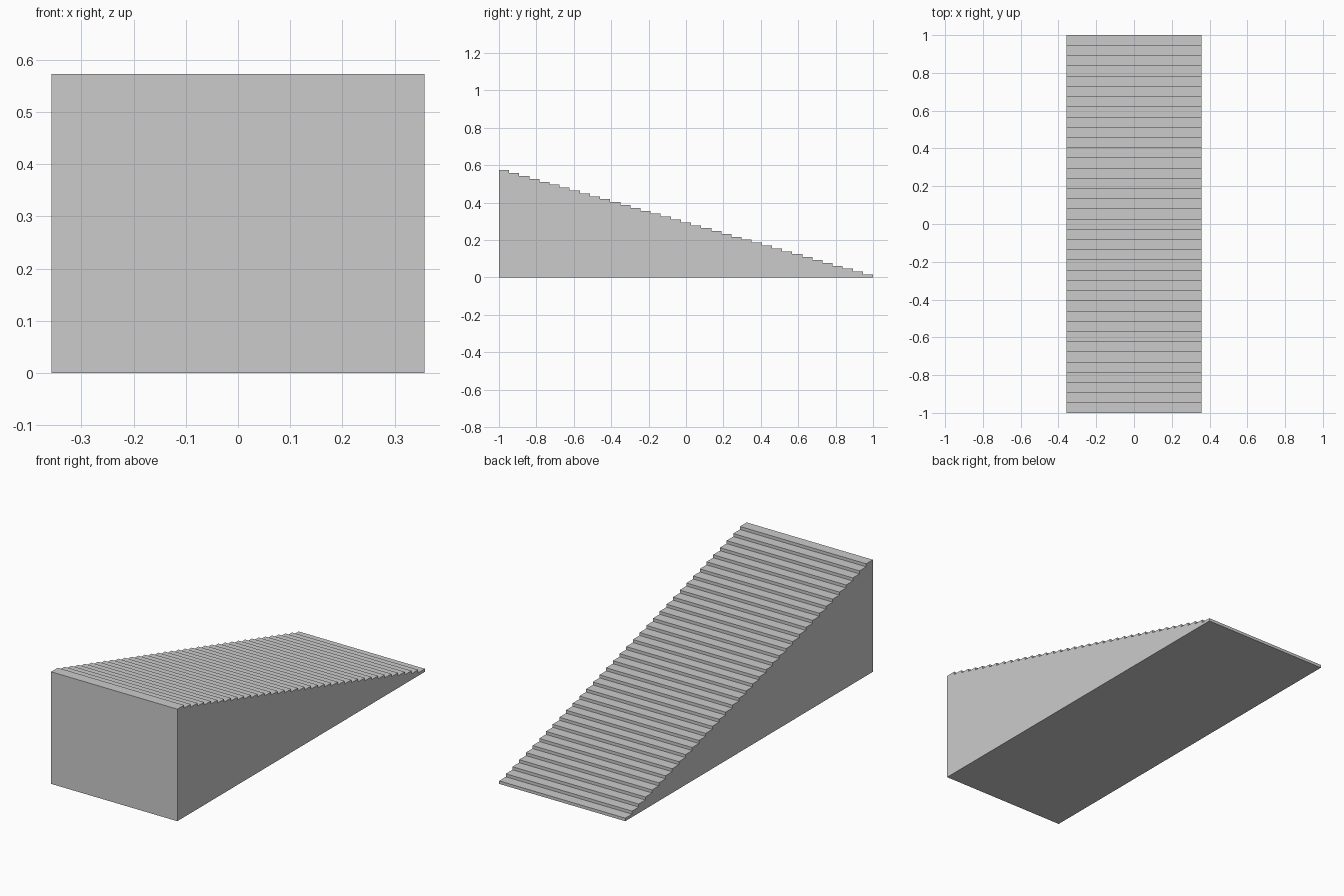
import bpy
import bmesh

if "Cube" in bpy.data.objects:
    bpy.data.objects.remove(bpy.data.objects["Cube"])

WIDTH, LENGTH, HEIGHT, STEPS = 0.714, 2.0, 0.573, 37
run, rise = LENGTH / STEPS, HEIGHT / STEPS

# Stepped side profile: floor edge, then riser and tread from the low back to the high front
profile = [(-LENGTH / 2, 0.0), (LENGTH / 2, 0.0)]
for i in range(STEPS):
    z = (i + 1) * rise
    profile.append((LENGTH / 2 - i * run, z))
    profile.append((LENGTH / 2 - (i + 1) * run, z))

# Extrude the profile across the width into one solid staircase
bm = bmesh.new()
side = bm.faces.new([bm.verts.new((-WIDTH / 2, y, z)) for y, z in profile])
result = bmesh.ops.extrude_face_region(bm, geom=[side], use_keep_orig=True)
moved = [g for g in result["geom"] if isinstance(g, bmesh.types.BMVert)]
bmesh.ops.translate(bm, verts=moved, vec=(WIDTH, 0, 0))
bmesh.ops.recalc_face_normals(bm, faces=bm.faces)

mesh = bpy.data.meshes.new("staircase")
bm.to_mesh(mesh)
bm.free()
bpy.context.collection.objects.link(bpy.data.objects.new("staircase", mesh))
